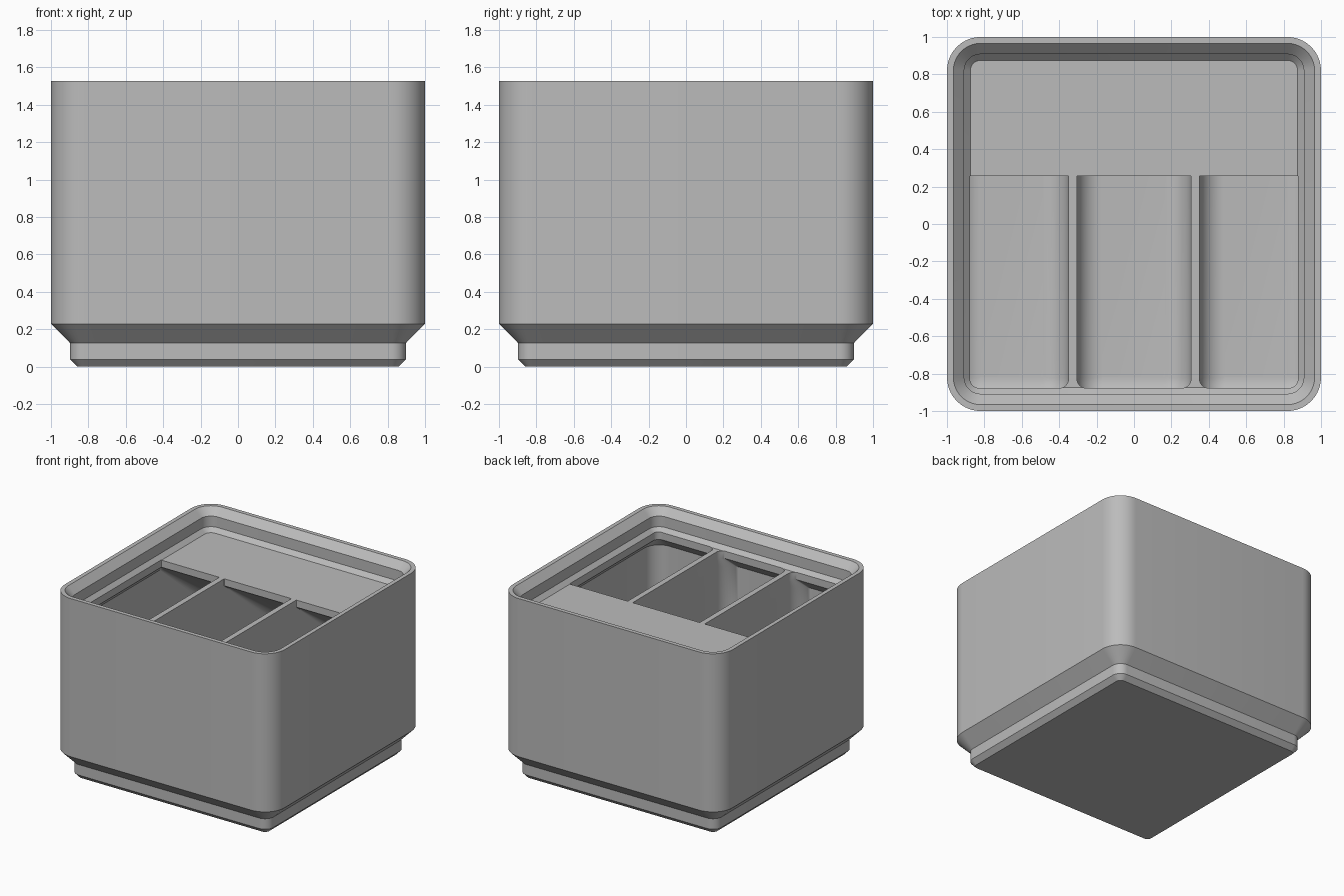
import bpy, bmesh, math

cube = bpy.data.objects.get("Cube")
if cube:
    bpy.data.objects.remove(cube, do_unlink=True)

grey = bpy.data.materials.new("plain grey")
grey.use_nodes = True
colour = (0.5, 0.5, 0.5, 1)
grey.diffuse_color = colour
grey.node_tree.nodes["Principled BSDF"].inputs["Base Color"].default_value = colour

STEPS = 10
DECK, TOP = 1.349, 1.528
FLOOR, WALL, LIP = 0.337, 0.954, 0.877
FILLET = 0.135


def ring(x0, x1, y0, y1, r_front, r_back, z):
    """Rounded rectangle, counter-clockwise, with its own front and back corner radii."""
    pts = []
    corners = ((x1, y1, -1, -1, r_back), (x0, y1, 1, -1, r_back),
               (x0, y0, 1, 1, r_front), (x1, y0, -1, 1, r_front))
    for i, (x, y, sx, sy, r) in enumerate(corners):
        for k in range(STEPS + 1):
            a = math.pi / 2 * (i + k / STEPS)
            pts.append((x + sx * r + r * math.cos(a), y + sy * r + r * math.sin(a), z))
    return pts


def square(half, r, z):
    return ring(-half, half, -half, half, r, r, z)


def loft(name, rings):
    """Skin a stack of rings and cap both ends."""
    bm = bmesh.new()
    loops = [[bm.verts.new(p) for p in pts] for pts in rings]
    for a, b in zip(loops, loops[1:]):
        for i in range(len(a)):
            j = (i + 1) % len(a)
            bm.faces.new((a[i], a[j], b[j], b[i]))
    bm.faces.new(loops[0][::-1])
    bm.faces.new(loops[-1])
    bmesh.ops.recalc_face_normals(bm, faces=bm.faces)
    mesh = bpy.data.meshes.new(name)
    bm.to_mesh(mesh)
    bm.free()
    mesh.materials.append(grey)
    obj = bpy.data.objects.new(name, mesh)
    bpy.context.collection.objects.link(obj)
    return obj


# Solid body: stepped foot, straight sides, stacking lip, deck
body = loft("storage_bin", [square(*p) for p in (
    (0.86, 0.039, 0), (0.897, 0.077, 0.039), (0.897, 0.077, 0.125), (1, 0.18, 0.229),
    (1, 0.18, TOP), (0.966, 0.146, TOP), (0.908, 0.088, 1.47),
    (0.908, 0.088, 1.383), (0.875, 0.055, DECK))])


def compartment(name, left, right):
    """Pocket with a filleted floor, narrowing under the lip and the label shelf."""
    def side(x, inset):
        # Only outer sides tuck under the lip
        return math.copysign(WALL - inset, x) if abs(x) > 0.8 else x

    rings = []
    for k in range(STEPS + 1):
        a = math.pi / 2 * k / STEPS
        d = FILLET * (1 - math.sin(a))
        r = max(FILLET - d, 0.003)
        z = FLOOR + FILLET * (1 - math.cos(a))
        rings.append(ring(left + d, right - d, -WALL + d, WALL - d, r, r, z))
    tuck = WALL - LIP
    for z, inset, back, rf, rb in (
            (0.785, 0, WALL, FILLET, FILLET), (1.212, 0, 0.366, FILLET, 0.02),
            (1.291, tuck, 0.257, 0.05, 0.003), (DECK + 0.02, tuck, 0.257, 0.05, 0.003)):
        rings.append(ring(side(left, inset), side(right, inset),
                          -WALL + inset, back, rf, rb, z))
    return loft(name, rings)


# Carve three compartments, leaving dividers and the sloped label shelf
bpy.context.view_layer.objects.active = body
for name, left, right in (("right_pocket", -WALL, -0.35), ("middle_pocket", -0.305, 0.305),
                          ("left_pocket", 0.35, WALL)):
    cutter = compartment(name, left, right)
    cutter.hide_render = True
    mod = body.modifiers.new(name, "BOOLEAN")
    mod.operation = "DIFFERENCE"
    mod.solver = "EXACT"
    mod.object = cutter
    bpy.ops.object.modifier_apply(modifier=mod.name)
    bpy.data.objects.remove(cutter, do_unlink=True)

bpy.ops.object.select_all(action="DESELECT")
body.select_set(True)
bpy.ops.object.shade_smooth_by_angle(angle=math.radians(30))
